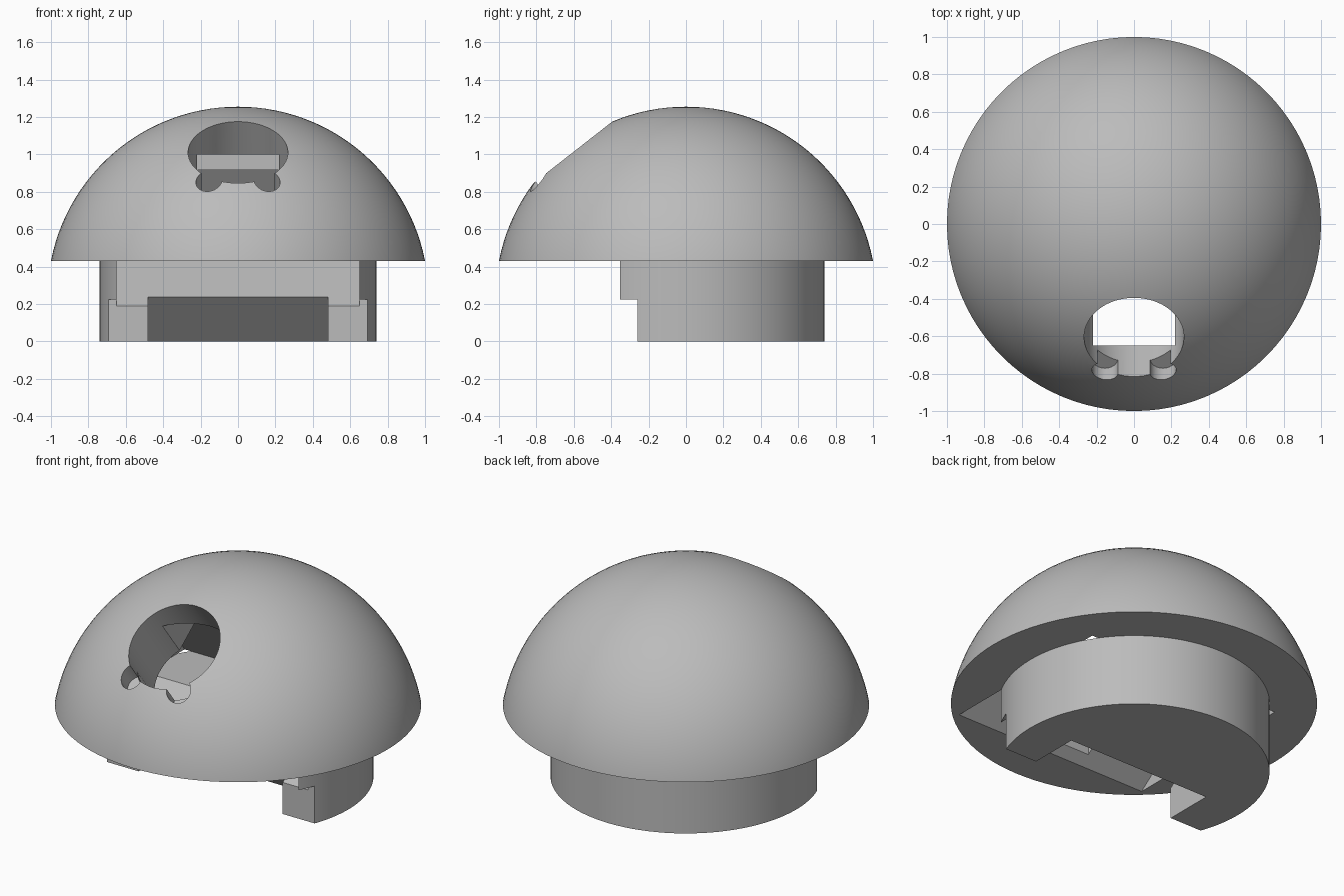
import bpy, bmesh, math
from mathutils import Matrix, Vector

cube = bpy.data.objects.get("Cube")
if cube:
    bpy.data.objects.remove(cube, do_unlink=True)

grey = bpy.data.materials.new("plain grey")
grey.use_nodes = True
colour = (0.5, 0.5, 0.5, 1)
grey.diffuse_color = colour
grey.node_tree.nodes["Principled BSDF"].inputs["Base Color"].default_value = colour

RIM = 0.43                              # height where dome meets base
RADIUS, CENTRE = 1.0186, Vector((0, 0, 0.236))
TILT = math.radians(38)                 # lean of the round opening


def add(name, bm):
    bmesh.ops.recalc_face_normals(bm, faces=bm.faces)
    mesh = bpy.data.meshes.new(name)
    bm.to_mesh(mesh)
    bm.free()
    mesh.materials.append(grey)
    obj = bpy.data.objects.new(name, mesh)
    bpy.context.collection.objects.link(obj)
    return obj


def prism(name, half_width, profile):
    """Side profile of (y, z) points stretched across x."""
    bm = bmesh.new()
    face = bm.faces.new([bm.verts.new((-half_width, y, z)) for y, z in profile])
    ext = bmesh.ops.extrude_face_region(bm, geom=[face])
    moved = [v for v in ext["geom"] if isinstance(v, bmesh.types.BMVert)]
    bmesh.ops.translate(bm, verts=moved, vec=(2 * half_width, 0, 0))
    return add(name, bm)


def cylinder(name, radius, low, high, matrix, segments=64):
    bm = bmesh.new()
    place = matrix @ Matrix.Translation((0, 0, (low + high) / 2))
    bmesh.ops.create_cone(bm, cap_ends=True, segments=segments, radius1=radius,
                          radius2=radius, depth=high - low, matrix=place)
    return add(name, bm)


def carve(obj, cutters):
    for cutter in cutters:
        mod = obj.modifiers.new(cutter.name, "BOOLEAN")
        mod.operation = "DIFFERENCE"
        mod.solver = "EXACT"
        mod.object = cutter
    bpy.context.view_layer.update()
    done = bpy.data.meshes.new_from_object(
        obj.evaluated_get(bpy.context.evaluated_depsgraph_get()))
    obj.modifiers.clear()
    obj.data = done
    for cutter in cutters:
        bpy.data.objects.remove(cutter, do_unlink=True)
    bpy.ops.object.select_all(action="DESELECT")
    obj.select_set(True)
    bpy.context.view_layer.objects.active = obj
    bpy.ops.object.shade_smooth_by_angle(angle=math.radians(25))


# Dome: sphere sliced flat at the rim
bm = bmesh.new()
bmesh.ops.create_uvsphere(bm, u_segments=96, v_segments=64, radius=RADIUS,
                          matrix=Matrix.Translation(CENTRE))
cut = bmesh.ops.bisect_plane(bm, geom=bm.verts[:] + bm.edges[:] + bm.faces[:],
                             plane_co=(0, 0, RIM), plane_no=(0, 0, 1), clear_inner=True)
bmesh.ops.holes_fill(bm, edges=[e for e in bm.edges if e.is_boundary])
dome = add("dome", bm)

# Inner wedge, upright shaft, tilted round opening and its two small notches
lean = Matrix.Translation(CENTRE) @ Matrix.Rotation(TILT, 4, "X")
dome_cutters = [
    prism("wedge_cutter", 0.65,
          [(-0.71, 0.3), (-0.71, RIM), (0, 0.977), (0.42, RIM), (0.42, 0.3)]),
    prism("shaft_cutter", 0.22, [(-0.65, 0.4), (-0.65, 1), (-0.08, 1), (-0.08, 0.4)]),
    cylinder("opening_cutter", 0.267, 0.55, 1.2, lean),
]
for side in (-1, 1):
    spot = lean @ Matrix.Translation((side * 0.155, -0.237, 0))
    dome_cutters.append(cylinder("notch_cutter", 0.07, 0.86, 1.2, spot, 32))
carve(dome, dome_cutters)

# Round base with sloping floor, cut-back front and undercut pocket
base = cylinder("base", 0.74, 0, RIM, Matrix.Identity(4), 96)
carve(base, [
    prism("floor_cutter", 0.65,
          [(-1, 0.19), (-0.26, 0.19), (0.05, RIM), (0.05, 0.6), (-1, 0.6)]),
    prism("front_cutter", 1, [(-1, -0.1), (-0.26, -0.1), (-0.26, 0.225), (-1, 0.225)]),
    prism("pocket_cutter", 0.48,
          [(-0.6, -0.1), (0.14, -0.1), (-0.2, 0.24), (-0.3, 0.34), (-0.6, 0.34)]),
])
